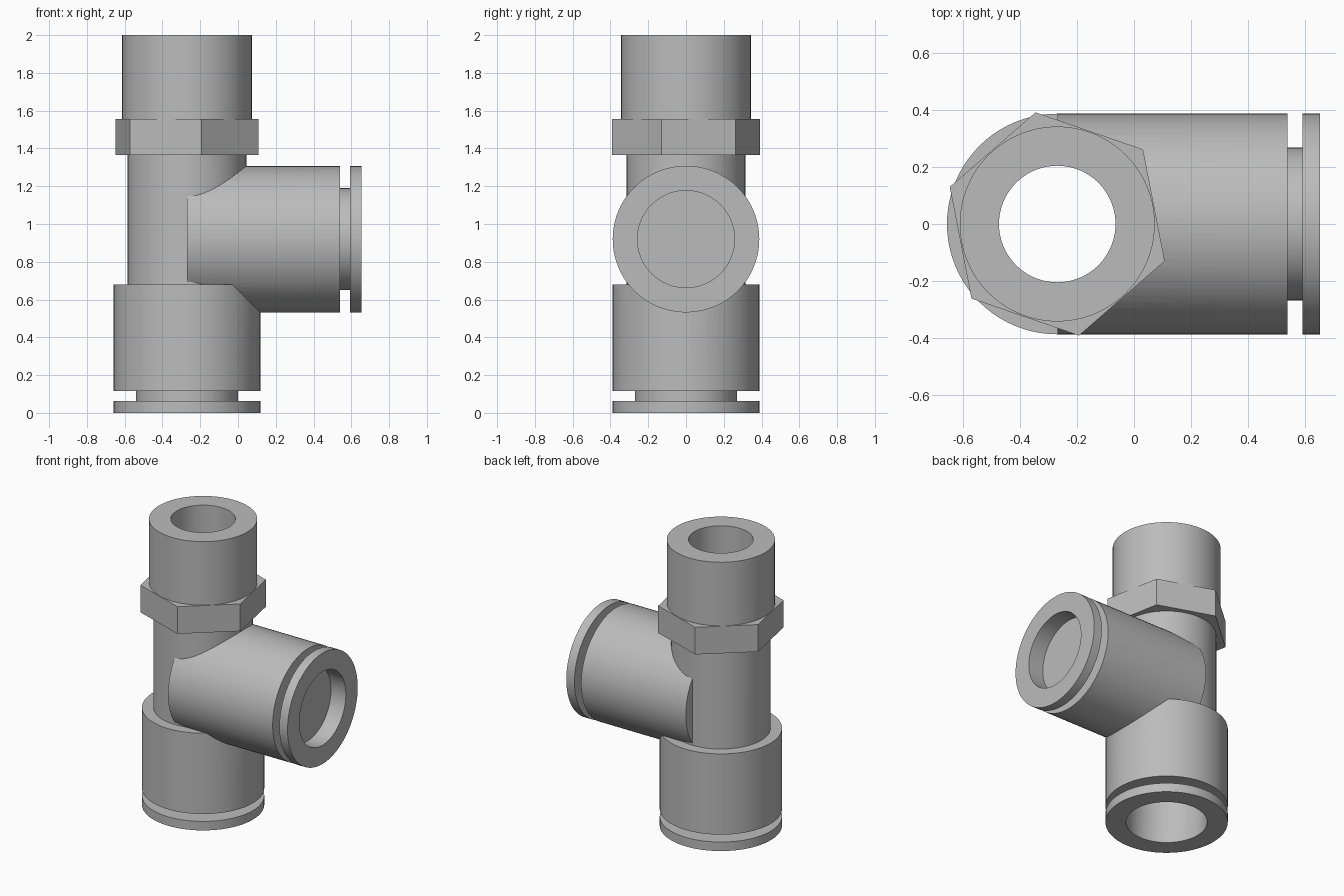
import bpy, bmesh
from math import pi, radians
from mathutils import Matrix

if "Cube" in bpy.data.objects:
    bpy.data.objects.remove(bpy.data.objects["Cube"])

AXIS_X, BRANCH_Z = -0.27, 0.92
SLEEVE_R, NECK_R, SOCKET_R, BORE_R = 0.388, 0.27, 0.257, 0.205
UPRIGHT = Matrix.Translation((AXIS_X, 0, 0))
# Branch frame: local z = 0 is the outer end, local +z runs inward along -x
BRANCH = Matrix.Translation((0.655, 0, BRANCH_Z)) @ Matrix.Rotation(-pi / 2, 4, "Y")

grey = bpy.data.materials.new("plain_grey")
grey.use_nodes = True
grey.diffuse_color = (0.5, 0.5, 0.5, 1)
grey.node_tree.nodes["Principled BSDF"].inputs["Base Color"].default_value = (0.5, 0.5, 0.5, 1)


def lathe(name, profile, frame, sides=80, turn=0.0):
    """Revolve a closed (radius, height) outline about the local z axis."""
    bm = bmesh.new()
    verts = [bm.verts.new((r, 0, z)) for r, z in profile]
    edges = [bm.edges.new((a, b)) for a, b in zip(verts, verts[1:] + verts[:1])
             if a.co.x > 0 or b.co.x > 0]
    bmesh.ops.spin(bm, geom=verts + edges, cent=(0, 0, 0), axis=(0, 0, 1),
                   angle=2 * pi, steps=sides, use_duplicate=False)
    bmesh.ops.remove_doubles(bm, verts=bm.verts, dist=0.0001)
    bmesh.ops.recalc_face_normals(bm, faces=bm.faces)
    bm.transform(frame @ Matrix.Rotation(turn, 4, "Z"))
    mesh = bpy.data.meshes.new(name)
    bm.to_mesh(mesh)
    bm.free()
    mesh.materials.append(grey)
    obj = bpy.data.objects.new(name, mesh)
    bpy.context.collection.objects.link(obj)
    return obj


def rod(name, radius, low, high, frame, **kw):
    return lathe(name, [(0, low), (radius, low), (radius, high), (0, high)], frame, **kw)


def select_only(obj):
    bpy.ops.object.select_all(action="DESELECT")
    obj.select_set(True)
    bpy.context.view_layer.objects.active = obj


def combine(target, tool, operation):
    mod = target.modifiers.new(operation.lower(), "BOOLEAN")
    mod.operation, mod.object, mod.solver = operation, tool, "EXACT"
    select_only(target)
    bpy.ops.object.modifier_apply(modifier=mod.name)
    bpy.data.objects.remove(tool)


# Upright body: sleeve, slimmer stem and wide upper spigot
body = lathe("tee_body", [(0, 0.115), (SLEEVE_R, 0.115), (SLEEVE_R, 0.68), (0.315, 0.68),
                          (0.315, 1.46), (0.343, 1.46), (0.343, 2.0), (0, 2.0)], UPRIGHT)

# Side branch and hexagonal collar fused to the body
combine(body, rod("branch_sleeve", SLEEVE_R, 0.115, 0.925, BRANCH), "UNION")
combine(body, rod("hex_collar", 0.4, 1.365, 1.555, UPRIGHT, sides=6,
                  turn=radians(-19)), "UNION")

# Stepped upright bore and flat-bottomed branch socket
combine(body, lathe("upright_bore", [(0, 0), (SOCKET_R, 0), (SOCKET_R, 0.66), (BORE_R, 0.66),
                                     (BORE_R, 2.1), (0, 2.1)], UPRIGHT), "DIFFERENCE")
combine(body, rod("branch_bore", SOCKET_R, -0.1, 0.765, BRANCH), "DIFFERENCE")

# Release rings with a narrow neck, one at each socket
ring = [(SOCKET_R, 0), (SLEEVE_R, 0), (SLEEVE_R, 0.063), (NECK_R, 0.063),
        (NECK_R, 0.115), (SOCKET_R, 0.115)]
parts = [body, lathe("lower_release_ring", ring, UPRIGHT),
         lathe("branch_release_ring", ring, BRANCH)]

for part in parts:
    select_only(part)
    bpy.ops.object.shade_smooth_by_angle(angle=radians(25))
